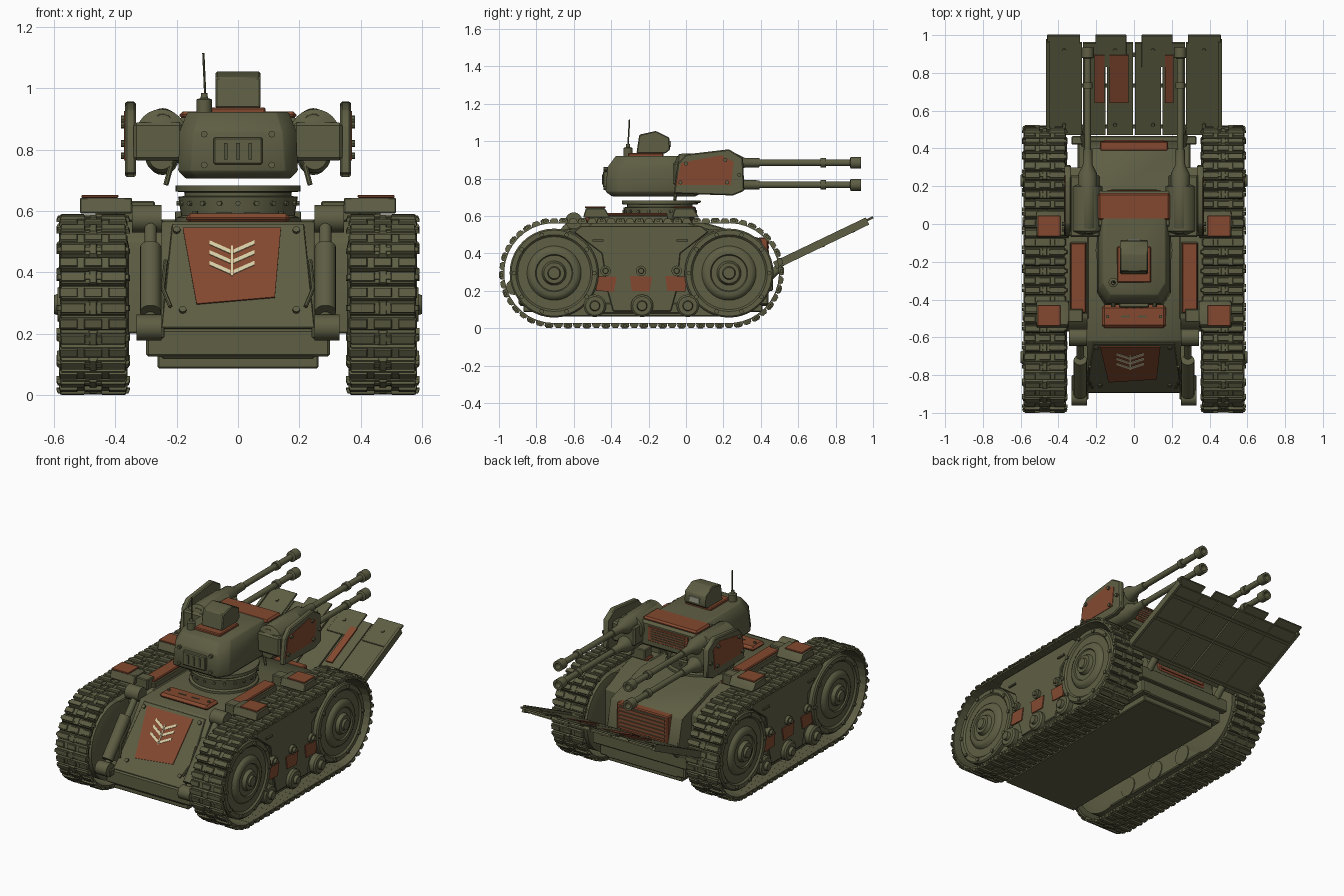
import bpy, bmesh, math
from mathutils import Vector, Matrix

def material(name, rgb):
    m = bpy.data.materials.new(name)
    m.diffuse_color = (*rgb, 1)
    return m

OLIVE = material("olive_paint", (0.112, 0.112, 0.058))
DARK = material("dark_olive_metal", (0.088, 0.088, 0.047))
RUST = material("rust_red_paint", (0.23, 0.066, 0.029))
CREAM = material("cream_marking", (0.68, 0.61, 0.38))
GREY = material("pale_lens", (0.35, 0.36, 0.27))

def finish(name, bm, mat, bevel=0):
    bmesh.ops.recalc_face_normals(bm, faces=bm.faces)
    if bevel:
        edges = [e for e in bm.edges if len(e.link_faces) == 2 and e.calc_face_angle() > 0.5]
        bmesh.ops.bevel(bm, geom=edges, offset=bevel, segments=1, affect='EDGES')
    me = bpy.data.meshes.new(name)
    bm.to_mesh(me)
    bm.free()
    me.materials.append(mat)
    me.shade_smooth()
    me.set_sharp_from_angle(angle=0.6)
    ob = bpy.data.objects.new(name, me)
    bpy.context.collection.objects.link(ob)
    return ob

def loft(name, rings, mat, bevel=0):
    """Skin between rings of equal point count, capped at both ends."""
    bm = bmesh.new()
    vs = [[bm.verts.new(p) for p in r] for r in rings]
    n = len(vs[0])
    for a, b in zip(vs, vs[1:]):
        for i in range(n):
            bm.faces.new((a[i], a[(i + 1) % n], b[(i + 1) % n], b[i]))
    bm.faces.new(vs[0])
    bm.faces.new(vs[-1])
    return finish(name, bm, mat, bevel)

def box(name, x, y, z, mat, bevel=0.005):
    ring = lambda h: [(x[0], y[0], h), (x[1], y[0], h), (x[1], y[1], h), (x[0], y[1], h)]
    return loft(name, [ring(z[0]), ring(z[1])], mat, bevel)

def side_prism(name, prof, x0, x1, mat, bevel=0):
    return loft(name, [[(x, y, z) for y, z in prof] for x in (x0, x1)], mat, bevel)

def turned(name, start, end, steps, mat, segs=24):
    """Turned part along start->end; steps are (distance fraction, radius)."""
    a, b = Vector(start), Vector(end)
    q = (b - a).to_track_quat('Z', 'Y')
    rings = [[a.lerp(b, t) + q @ Vector((r * math.cos(k * math.tau / segs), r * math.sin(k * math.tau / segs), 0))
              for k in range(segs)] for t, r in steps]
    return loft(name, rings, mat)

def rod(name, a, b, r, mat, segs=16):
    return turned(name, a, b, [(0, r), (1, r)], mat, segs)

def slab(name, frame, poly, h0, h1, mat, bevel=0):
    return loft(name, [[frame(u, v, h) for u, v in poly] for h in (h0, h1)], mat, bevel)

def rect(u0, u1, v0, v1):
    return [(u0, v0), (u1, v0), (u1, v1), (u0, v1)]

# Tracks: links along a stadium path
YF, YR, ZC, R = -0.705, 0.23, 0.295, 0.283
def path(s):
    L, A = YR - YF, math.pi * R
    s %= 2 * (L + A)
    if s < L: return YF + s, ZC + R, 0
    s -= L
    if s < A: return YR + R * math.sin(s / R), ZC + R * math.cos(s / R), -s / R
    s -= A
    if s < L: return YR - s, ZC - R, -math.pi
    a = math.pi + (s - L) / R
    return YF + R * math.sin(a), ZC + R * math.cos(a), -a

def track(side):
    bm = bmesh.new()
    N = 72
    total = 2 * (YR - YF + math.pi * R)
    for i in range(N):
        y, z, a = path(i * total / N)
        M = Matrix.Translation((side * 0.472, y, z)) @ Matrix.Rotation(a, 4, 'X')
        # (x centre, height, width, thickness, length)
        parts = [(0, -0.007, 0.215, 0.02, 0.05)]
        if i % 2:
            parts += [(u, 0.004, 0.085, 0.016, 0.034) for u in (-0.066, 0.066)]
            parts += [(0, 0.002, 0.03, 0.012, 0.05), (0, 0, 0.24, 0.014, 0.02)]
        else:
            parts += [(u, 0.003, 0.064, 0.014, 0.034) for u in (-0.08, 0, 0.08)]
        for u, h, w, t, l in parts:
            vs = bmesh.ops.create_cube(bm, size=1)['verts']
            for v in vs:
                k = 0.8 if v.co.z > 0 else 1
                v.co = M @ Vector((u + v.co.x * (w - 0.01 * (k < 1)), v.co.y * l * k, h + v.co.z * t))
    finish("track_belt", bm, OLIVE)

def stadium(r, n=20):
    arc = lambda c, a0: [(c + r * math.cos(a0 + k * math.pi / n), ZC + r * math.sin(a0 + k * math.pi / n)) for k in range(n + 1)]
    return arc(YR, -math.pi / 2) + arc(YF, math.pi / 2)

# Sloping frames: hull front plate and rear ramp
def front(x, z, h):
    return Vector((x, -0.89 + (z - 0.21) * 0.7606 - 0.796 * h, z + 0.605 * h))
def ramp(x, t, h):
    return Vector((x, 0.475 + 0.902 * t - 0.432 * h, 0.335 + 0.432 * t + 0.902 * h))

# Hull
side_prism("hull", [(-0.89, 0.21), (-0.62, 0.565), (0.1, 0.565), (0.40, 0.48), (0.44, 0.3), (0.44, 0.12), (-0.89, 0.12)], -0.25, 0.25, OLIVE, 0.006)
box("hull_belt", (-0.3, 0.3), (-0.895, 0.44), (0.125, 0.215), OLIVE, 0.008)
box("belly_plate", (-0.262, 0.262), (-0.87, 0.41), (0.087, 0.13), OLIVE)
box("rear_bar", (-0.33, 0.33), (0.42, 0.465), (0.2, 0.28), OLIVE)
slab("front_armour", front, [(-0.25, 0.215), (0.25, 0.215), (0.215, 0.555), (-0.215, 0.555)], -0.004, 0.008, OLIVE, 0.003)
slab("front_rust_panel", front, [(-0.135, 0.29), (0.12, 0.312), (0.14, 0.538), (-0.18, 0.538)], 0.006, 0.013, RUST)
for z in (0.385, 0.42, 0.452):
    for s in (1, -1):
        slab("chevron", front, [(-0.02 + s * u, z + v) for u, v in ((0.005, 0), (0.073, 0.03), (0.073, 0.043), (0.005, 0.013))], 0.012, 0.016, CREAM)
slab("chevron_stem", front, rect(-0.023, -0.017, 0.38, 0.478), 0.012, 0.016, CREAM)
for x, z in ((-0.18, 0.27), (0.19, 0.27), (0.19, 0.53), (-0.2, 0.53)):
    rod("front_bolt", front(x, z, 0), front(x, z, 0.018), 0.012, OLIVE, 8)
box("front_deck_plate", (-0.17, 0.17), (-0.55, -0.43), (0.56, 0.592), RUST, 0.014)
for x in (-0.045, 0.045):
    box("deck_slot", (x - 0.025, x + 0.025), (-0.495, -0.485), (0.59, 0.595), DARK, 0)
for x in (-0.14, 0.14):
    rod("deck_bolt", (x, -0.49, 0.58), (x, -0.49, 0.6), 0.009, OLIVE, 8)

# Rear engine grille
box("rear_grille", (-0.18, 0.18), (0.385, 0.438), (0.31, 0.485), RUST, 0.006)
for k in range(6):
    z = 0.33 + k * 0.024
    box("grille_slat", (-0.16, 0.16), (0.43, 0.445), (z, z + 0.014), RUST, 0)
    box("grille_gap", (-0.16, 0.16), (0.43, 0.44), (z + 0.014, z + 0.024), DARK, 0)

# Rear ramp of planks
for s in (1, -1):
    for a, b in ((0.005, 0.142), (0.15, 0.27), (0.275, 0.46)):
        slab("ramp_plank", ramp, rect(s * a, s * b, 0, 0.535), -0.012, 0.006, OLIVE)
    for a, b in ((0.04, 0.205), (0.285, 0.46)):
        slab("ramp_tip", ramp, rect(s * a, s * b, 0.40, 0.586), 0, 0.012, OLIVE, 0.002)
    slab("ramp_edge", ramp, rect(s * 0.448, s * 0.465, 0, 0.55), -0.02, 0.022, OLIVE)
    rod("ramp_arm", (s * 0.26, 0.42, 0.25), (s * 0.26, 0.51, 0.335), 0.022, OLIVE)
    for t in (0.06, 0.5):
        for x in (0.1, 0.37):
            rod("ramp_bolt", ramp(s * x, t, 0), ramp(s * x, t, 0.018), 0.01, OLIVE, 8)
for t in (0.03, 0.27, 0.45):
    slab("ramp_rib", ramp, rect(-0.45, 0.45, t, t + 0.018), -0.022, -0.008, OLIVE)
for a, b in ((-0.21, -0.155), (-0.13, -0.03), (0.165, 0.21)):
    slab("ramp_rust_patch", ramp, rect(a, b, 0.19, 0.47), 0.005, 0.0145, RUST)

# Running gear and hull sides, mirrored
for s in (1, -1):
    track(s)
    side_prism("track_frame", stadium(0.232), s * 0.365, s * 0.53, OLIVE, 0.006)
    side_prism("side_panel", [(-0.6, 0.515), (-0.56, 0.548), (0.08, 0.548), (0.12, 0.515), (-0.03, 0.4), (-0.05, 0.2), (-0.08, 0.09), (-0.39, 0.09), (-0.42, 0.2), (-0.45, 0.4)], s * 0.5, s * 0.543, OLIVE, 0.004)
    side_prism("sponson", [(-0.57, 0.2), (-0.57, 0.5), (-0.5, 0.57), (0.0, 0.57), (0.3, 0.47), (0.3, 0.2)], s * 0.24, s * 0.375, OLIVE, 0.006)
    box("sponson_cover", (s * 0.25, s * 0.338), (-0.475, -0.095), (0.56, 0.603), OLIVE)
    box("sponson_rust_strip", (s * 0.255, s * 0.335), (-0.47, -0.1), (0.6, 0.616), RUST)
    box("sponson_rust_end", (s * 0.255, s * 0.335), (-0.04, 0.02), (0.56, 0.58), RUST)
    for yc in (-0.705, YR):
        turned("drive_wheel", (s * 0.355, yc, ZC), (s * 0.6, yc, ZC),
               [(0, 0.19), (0.05, 0.238), (0.81, 0.238), (0.84, 0.23), (0.84, 0.205), (0.8, 0.195), (0.8, 0.145), (0.86, 0.135), (0.89, 0.12),
                (0.89, 0.1), (0.86, 0.095), (0.86, 0.065), (0.95, 0.055), (0.95, 0.035), (1, 0.03)], OLIVE, 40)
        for k in range(10):
            a = k * math.tau / 10
            y, z = yc + 0.215 * math.cos(a), ZC + 0.215 * math.sin(a)
            rod("wheel_bolt", (s * 0.55, y, z), (s * 0.57, y, z), 0.012, OLIVE, 8)
    for y in (-0.487, -0.235, 0.01):
        turned("road_wheel", (s * 0.36, y, 0.12), (s * 0.59, y, 0.12), [(0, 0.06), (0.88, 0.06), (0.92, 0.05), (0.92, 0.028), (1, 0.024)], OLIVE)
    box("roller_beam", (s * 0.4, s * 0.535), (-0.5, 0.03), (0.075, 0.14), OLIVE, 0.01)
    for y in (-0.43, -0.24, -0.05):
        side_prism("side_rust_patch", [(y - 0.05, 0.2), (y + 0.045, 0.195), (y + 0.06, 0.275), (y - 0.06, 0.28)], s * 0.54, s * 0.549, RUST)
        turned("side_bolt", (s * 0.53, y, 0.307), (s * 0.575, y, 0.307), [(0, 0.028), (0.7, 0.028), (0.7, 0.016), (1, 0.014)], OLIVE, 12)
    for y in (-0.47, -0.02):
        box("side_handle", (s * 0.54, s * 0.553), (y - 0.03, y + 0.03), (0.465, 0.475), DARK, 0)
    for y in (-0.01, -0.485):
        side_prism("fender_block", [(y - 0.065, 0.592), (y - 0.05, 0.643), (y + 0.05, 0.643), (y + 0.08, 0.592)], s * 0.345, s * 0.515, OLIVE, 0.004)
        box("fender_rust_cap", (s * 0.39, s * 0.51), (y - 0.055, y + 0.055), (0.643, 0.652), RUST, 0.002)
        box("fender_bracket", (s * 0.27, s * 0.4), (y - 0.035, y + 0.035), (0.565, 0.632), OLIVE)
    # Front suspension piston
    rod("piston_cylinder", (s * 0.285, -0.90, 0.27), (s * 0.285, -0.72, 0.48), 0.035, OLIVE)
    rod("piston_rod", (s * 0.285, -0.92, 0.22), (s * 0.285, -0.58, 0.6), 0.02, OLIVE)
    rod("piston_lower_pivot", (s * 0.25, -0.92, 0.22), (s * 0.33, -0.92, 0.22), 0.042, OLIVE)
    rod("piston_upper_pivot", (s * 0.25, -0.6, 0.575), (s * 0.345, -0.6, 0.575), 0.045, OLIVE)
    box("piston_mount", (s * 0.24, s * 0.33), (-0.93, -0.8), (0.185, 0.225), OLIVE)
    for a, b in (((0.22, 0.27), (0.245, 0.33)), ((0.245, 0.33), (0.235, 0.42))):
        rod("grab_rail", front(s * a[0], a[1], 0.03), front(s * b[0], b[1], 0.03), 0.007, OLIVE, 8)

# Turret ring
C = -0.14
turned("turret_ring", (0, C, 0.56), (0, C, 0.683), [(0, 0.2), (0.15, 0.2), (0.2, 0.185), (0.7, 0.195), (0.72, 0.175), (0.82, 0.175), (0.84, 0.203), (1, 0.203)], OLIVE, 40)
for k in range(20):
    a = k * math.tau / 20
    d = Vector((math.cos(a), math.sin(a), 0))
    rod("ring_bolt", Vector((0, C, 0.625)) + d * 0.18, Vector((0, C, 0.625)) + d * 0.2, 0.009, OLIVE, 6)
box("ring_tongue", (-0.06, 0.06), (-0.05, 0.08), (0.67, 0.683), OLIVE)

# Turret body
def octagon(z, w, f, b, c):
    return [(-w + c, f, z), (w - c, f, z), (w, f + 1.6 * c, z), (w, b - c, z), (w - c, b, z), (c - w, b, z), (-w, b - c, z), (-w, f + 1.6 * c, z)]
loft("turret_body", [octagon(0.705, 0.17, -0.395, 0.05, 0.035), octagon(0.73, 0.195, -0.43, 0.1, 0.04),
                     octagon(0.86, 0.19, -0.42, 0.14, 0.045), octagon(0.922, 0.165, -0.375, 0.13, 0.04)], OLIVE, 0.004)
box("gun_carriage", (-0.2, 0.2), (-0.02, 0.175), (0.745, 0.905), OLIVE, 0.015)
box("turret_rust_roof", (-0.19, 0.19), (0.02, 0.163), (0.9, 0.924), RUST, 0.01)
box("turret_rust_vent", (-0.14, 0.14), (0.17, 0.181), (0.79, 0.88), RUST, 0.002)
for k in range(5):
    box("vent_slot", (-0.12, 0.12), (0.176, 0.184), (0.802 + k * 0.015, 0.808 + k * 0.015), DARK, 0)
box("front_hatch", (-0.08, 0.08), (-0.443, -0.41), (0.752, 0.84), OLIVE)
for x in (-0.04, 0, 0.04):
    box("hatch_slot", (x - 0.006, x + 0.006), (-0.448, -0.44), (0.768, 0.822), DARK, 0)
for x in (-0.11, 0.11):
    for z in (0.75, 0.85):
        rod("turret_bolt", (x, -0.44, z), (x, -0.40, z), 0.011, OLIVE, 8)

# Sight and antenna
box("sight_rust_base", (-0.09, 0.09), (-0.31, -0.12), (0.915, 0.937), RUST)
side_prism("sight_box", [(-0.265, 0.935), (-0.25, 1.035), (-0.16, 1.055), (-0.09, 1.02), (-0.085, 0.955), (-0.11, 0.935)], -0.073, 0.073, OLIVE, 0.005)
box("sight_lens", (-0.035, 0.035), (-0.09, -0.08), (0.968, 1.0), GREY, 0)
turned("antenna_base", (-0.11, -0.31, 0.9), (-0.11, -0.31, 0.985), [(0, 0.025), (0.75, 0.025), (0.8, 0.012), (1, 0.01)], OLIVE, 12)
rod("antenna", (-0.107, -0.31, 0.98), (-0.113, -0.302, 1.115), 0.004, DARK, 6)

# Twin gun pods
PLATE = [(-0.065, 0.72), (-0.045, 0.88), (0.0, 0.93), (0.23, 0.957), (0.305, 0.91), (0.312, 0.735), (0.25, 0.71)]
for s in (1, -1):
    side_prism("pod_armour", PLATE, s * 0.333, s * 0.368, OLIVE, 0.006)
    side_prism("pod_rust_panel", [(-0.055, 0.765), (-0.025, 0.885), (0.19, 0.925), (0.255, 0.89), (0.24, 0.765)], s * 0.364, s * 0.371, RUST)
    for y, z in ((-0.03, 0.78), (0.0, 0.88), (0.21, 0.9), (0.22, 0.78), (0.285, 0.82)):
        rod("armour_bolt", (s * 0.36, y, z), (s * 0.382, y, z), 0.011, OLIVE, 8)
    for z in (0.85, 0.775):
        turned("pod_drum", (s * 0.25, -0.06, z), (s * 0.25, 0.22, z), [(0, 0.04), (0.08, z * 0.4 - 0.258), (0.92, z * 0.4 - 0.258), (1, 0.04)], OLIVE)
    box("pod_housing", (s * 0.18, s * 0.34), (-0.07, 0.26), (0.765, 0.888), OLIVE, 0.01)
    rod("pod_hook", (s * 0.215, -0.05, 0.76), (s * 0.235, -0.06, 0.685), 0.009, OLIVE, 8)
    for z in (0.885, 0.767):
        turned("gun_barrel", (s * 0.245, -0.05, z), (s * 0.245, 0.935, z),
               [(0, 0.03), (0.03, 0.05), (0.32, 0.05), (0.37, 0.026), (0.45, 0.024), (0.45, 0.018), (0.78, 0.018), (0.78, 0.026), (0.81, 0.026), (0.81, 0.018),
                (0.94, 0.018), (0.945, 0.032), (1, 0.032), (1, 0.018), (0.96, 0.016)], OLIVE, 20)
